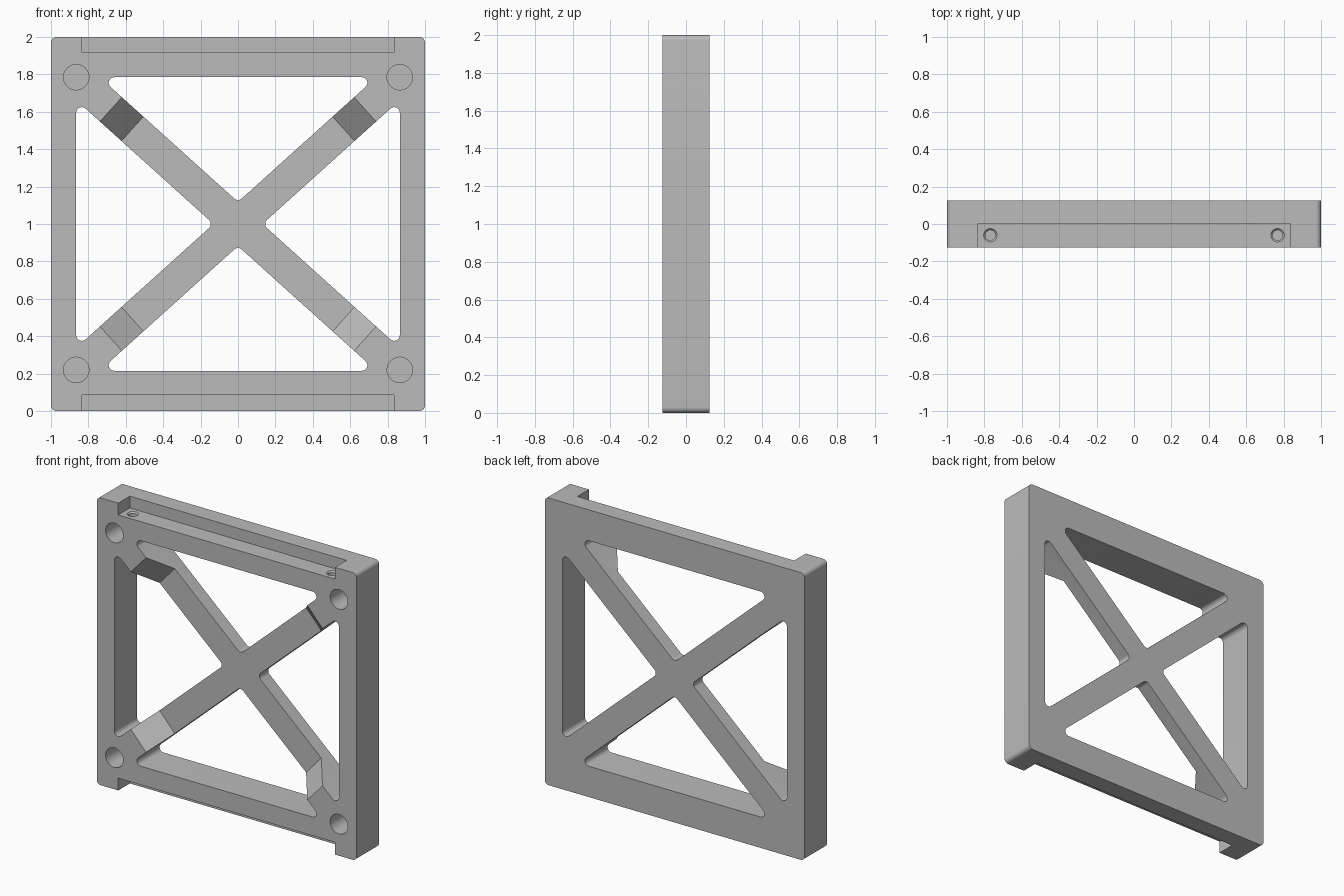
import bpy
import bmesh
import math
from mathutils import Vector, Matrix

old = bpy.data.objects.get("Cube")
if old:
    bpy.data.objects.remove(old, do_unlink=True)

HALF_DEPTH = 0.125
BRACE = math.atan2(0.78, 0.865)      # angle of the diagonal braces
OFFSET = 0.118                       # brace edge height above its centre line
FILLET = 0.03

grey = bpy.data.materials.new("plain grey")
grey.use_nodes = True
grey.diffuse_color = (0.5, 0.5, 0.5, 1)
grey.node_tree.nodes["Principled BSDF"].inputs["Base Color"].default_value = (0.5, 0.5, 0.5, 1)


def finish(name, bm):
    bmesh.ops.recalc_face_normals(bm, faces=bm.faces)
    mesh = bpy.data.meshes.new(name)
    bm.to_mesh(mesh)
    bm.free()
    mesh.materials.append(grey)
    obj = bpy.data.objects.new(name, mesh)
    bpy.context.collection.objects.link(obj)
    return obj


def rounded(points, radius, steps=8):
    """Replace each corner of a convex outline with a tangent arc."""
    result = []
    for i, p in enumerate(points):
        p = Vector(p)
        a = (Vector(points[i - 1]) - p).normalized()
        b = (Vector(points[(i + 1) % len(points)]) - p).normalized()
        half = a.angle(b) / 2
        centre = p + (a + b).normalized() * (radius / math.sin(half))
        start = p + a * (radius / math.tan(half)) - centre
        end = p + b * (radius / math.tan(half)) - centre
        sweep = math.pi - 2 * half
        for k in range(steps + 1):
            t = k / steps
            arc = start * math.sin((1 - t) * sweep) + end * math.sin(t * sweep)
            result.append(centre + arc / math.sin(sweep))
    return result


def prism(name, outline, half, matrix=Matrix()):
    """Extrude an x-z outline along y, then place it."""
    bm = bmesh.new()
    face = bm.faces.new([bm.verts.new((p[0], -half, p[1])) for p in outline])
    new = bmesh.ops.extrude_face_region(bm, geom=[face])["geom"]
    moved = [v for v in new if isinstance(v, bmesh.types.BMVert)]
    bmesh.ops.translate(bm, verts=moved, vec=(0, 2 * half, 0))
    bm.transform(matrix)
    return finish(name, bm)


def cone(name, r1, r2, depth, matrix):
    bm = bmesh.new()
    bmesh.ops.create_cone(bm, cap_ends=True, segments=40, radius1=r1,
                          radius2=r2, depth=depth, matrix=matrix)
    return finish(name, bm)


def box(name, centre, size):
    bm = bmesh.new()
    bmesh.ops.create_cube(bm, size=1, matrix=Matrix.Translation(centre) @ Matrix.Diagonal((*size, 1)))
    return finish(name, bm)


# Outer block with softened corners
frame = prism("cross_braced_frame",
              rounded([(-1, 0), (1, 0), (1, 2), (-1, 2)], FILLET), HALF_DEPTH)
cutters = []

# Four triangular windows
slope = math.tan(BRACE)
for s in (-1, 1):
    top = 0.785
    wide = (top - OFFSET) / slope
    tall = 0.865 * slope - OFFSET
    cutters.append(prism("rail_window", rounded(
        [(0, 1 + s * OFFSET), (wide, 1 + s * top), (-wide, 1 + s * top)], FILLET), 0.3))
    cutters.append(prism("side_window", rounded(
        [(s * OFFSET / slope, 1), (s * 0.865, 1 + tall), (s * 0.865, 1 - tall)], FILLET), 0.3))

# Recess in the front of each brace, with a ramp at both ends
for s in (-1, 1):
    profile = [(-0.966, -0.175), (0.966, -0.175), (0.76, 0.027), (-0.76, 0.027)]
    bm = bmesh.new()
    for side in (-0.107, 0.107):
        bm.faces.new([bm.verts.new((x, y, side)) for x, y in profile])
    bmesh.ops.bridge_loops(bm, edges=bm.edges[:])
    bm.transform(Matrix.Translation((0, 0, 1)) @ Matrix.Rotation(s * BRACE, 4, "Y"))
    cutters.append(finish("brace_recess", bm))

# Ledges along the top and bottom, each with two countersunk holes
for edge, up in ((1.918, 1), (0.085, -1)):
    cutters.append(box("ledge_cut", (0, -0.15, edge + up * 0.15), (1.67, 0.305, 0.3)))
    for x in (-0.768, 0.768):
        turn = Matrix.Rotation(0 if up > 0 else math.pi, 4, "X")
        place = Matrix.Translation((x, -0.06, edge)) @ turn
        cutters.append(cone("screw_hole", 0.027, 0.027, 0.2, place))
        cutters.append(cone("countersink", 0.027, 0.045, 0.018, place))

# Blind round sockets in the front corners
for x in (-0.865, 0.865):
    for z in (0.22, 1.785):
        place = Matrix.Translation((x, -0.125, z)) @ Matrix.Rotation(math.pi / 2, 4, "X")
        cutters.append(cone("corner_socket", 0.068, 0.068, 0.3, place))

# Cut everything out, then drop the cutters
for cutter in cutters:
    cutter.hide_render = True
    mod = frame.modifiers.new(cutter.name, "BOOLEAN")
    mod.operation = "DIFFERENCE"
    mod.solver = "EXACT"
    mod.object = cutter
bpy.context.view_layer.update()
graph = bpy.context.evaluated_depsgraph_get()
carved = bpy.data.meshes.new_from_object(frame.evaluated_get(graph))
frame.modifiers.clear()
frame.data = carved
carved.materials.clear()
carved.materials.append(grey)
for polygon in carved.polygons:
    polygon.material_index = 0
for cutter in cutters:
    bpy.data.objects.remove(cutter, do_unlink=True)

bpy.ops.object.select_all(action="DESELECT")
frame.select_set(True)
bpy.context.view_layer.objects.active = frame
bpy.ops.object.shade_smooth_by_angle(angle=math.radians(30))
